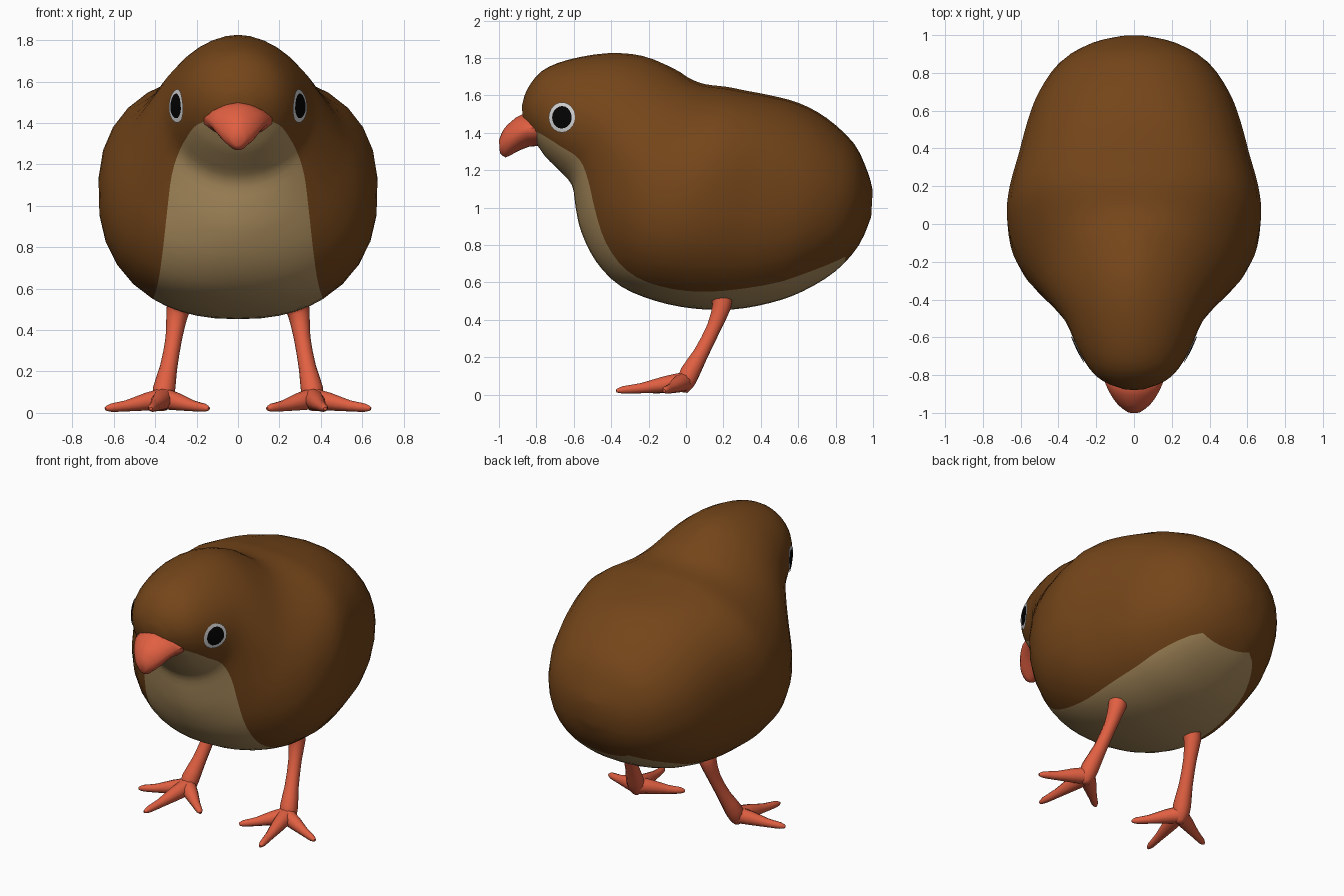
import bpy, bmesh, math
from mathutils import Vector
from mathutils.bvhtree import BVHTree

if "Cube" in bpy.data.objects:
    bpy.data.objects.remove(bpy.data.objects["Cube"])


def material(name, rgb):
    m = bpy.data.materials.new(name)
    m.diffuse_color = (*rgb, 1)
    m.use_nodes = True
    m.node_tree.nodes["Principled BSDF"].inputs["Base Color"].default_value = m.diffuse_color
    return m


BROWN = material("brown feathers", (0.175, 0.06, 0.010))
TAN = material("tan belly", (0.42, 0.275, 0.115))
CORAL = material("coral beak and legs", (0.75, 0.116, 0.054))
WHITE = material("pale eye ring", (0.65, 0.65, 0.65))
BLACK = material("black pupil", (0.001, 0.001, 0.001))


def finish(bm, name, mats, angle=60):
    bmesh.ops.recalc_face_normals(bm, faces=bm.faces)
    me = bpy.data.meshes.new(name)
    bm.to_mesh(me)
    bm.free()
    for m in mats:
        me.materials.append(m)
    ob = bpy.data.objects.new(name, me)
    bpy.context.collection.objects.link(ob)
    bpy.context.view_layer.objects.active = ob
    ob.select_set(True)
    bpy.ops.object.shade_smooth_by_angle(angle=math.radians(angle))
    ob.select_set(False)
    return ob


def refine(rows, steps):
    """Catmull-Rom interpolation between rows of numbers."""
    out = []
    for i in range(len(rows) - 1):
        p = [rows[max(i - 1, 0)], rows[i], rows[i + 1], rows[min(i + 2, len(rows) - 1)]]
        for s in range(steps):
            t = s / steps
            out.append([0.5 * (2 * b + (c - a) * t + (2 * a - 5 * b + 4 * c - d) * t * t
                               + (3 * b - a - 3 * c + d) * t ** 3) for a, b, c, d in zip(*p)])
    return out + [list(rows[-1])]


def bridge(bm, rings):
    """Skin a list of vertex rings and cap both ends; returns faces per (row, column)."""
    n, faces = len(rings[0]), []
    for r, (a, b) in enumerate(zip(rings, rings[1:])):
        for k in range(n):
            faces.append((r, k, bm.faces.new((a[k], a[(k + 1) % n], b[(k + 1) % n], b[k]))))
    bm.faces.new(rings[0])
    bm.faces.new(rings[-1])
    return faces


def loft(bm, rows, max_low, n_under, n_over):
    """Rows: top y,z, bottom y,z, half width, upper exponent, belly half width."""
    rings = []
    for ty, tz, by, bz, w, n, belly in rows:
        low = min(max_low, n + 0.12)
        split = math.asin(min(1, max(0.02, belly / w)) ** (low / 2))
        half = [split * i / n_under for i in range(n_under)]
        half += [split + (math.pi - split) * i / n_over for i in range(n_over + 1)]
        pts = []
        for a in half:
            e = low if a < math.pi / 2 else n
            x = w * max(0, math.sin(a)) ** (2 / e)
            c = math.copysign(abs(math.cos(a)) ** (2 / e), math.cos(a))
            pts.append((x, (ty + by) / 2 + c * (by - ty) / 2, (tz + bz) / 2 + c * (bz - tz) / 2))
        pts[0], pts[-1] = (0, *pts[0][1:]), (0, *pts[-1][1:])
        pts += [(-x, y, z) for x, y, z in pts[-2:0:-1]]
        rings.append([bm.verts.new(p) for p in pts])
    return bridge(bm, rings)


# Body and head: one loft from face to tail
SECTIONS = [
    (-.878, 1.54, -.865, 1.42, .06, 2.0, .05),
    (-.85, 1.63, -.80, 1.34, .17, 2.0, .15),
    (-.77, 1.73, -.75, 1.27, .24, 2.0, .21),
    (-.63, 1.79, -.68, 1.20, .30, 1.95, .25),
    (-.42, 1.825, -.61, 1.12, .36, 1.85, .285),
    (-.23, 1.81, -.59, 1.0, .43, 1.75, .32),
    (-.06, 1.74, -.56, .87, .51, 1.75, .34),
    (.02, 1.69, -.48, .71, .585, 1.9, .36),
    (.10, 1.66, -.35, .58, .645, 2.1, .38),
    (.22, 1.645, -.16, .50, .675, 2.35, .40),
    (.32, 1.625, .04, .46, .66, 2.5, .41),
    (.45, 1.60, .25, .455, .615, 2.5, .41),
    (.60, 1.56, .45, .49, .57, 2.3, .385),
    (.75, 1.48, .62, .55, .51, 2.15, .345),
    (.90, 1.34, .80, .66, .395, 2.1, .24),
    (.975, 1.18, .925, .80, .235, 2.1, .06),
    (.998, 1.09, .99, .95, .07, 2.0, .02),
]
STEPS, UNDER, OVER = 3, 5, 12
bm = bmesh.new()
columns = 2 * (UNDER + OVER)
for row, col, face in loft(bm, refine(SECTIONS, STEPS), 2.35, UNDER, OVER):
    under = col < UNDER or col >= columns - UNDER
    face.material_index = int(under and STEPS <= row < 14.3 * STEPS)
bmesh.ops.recalc_face_normals(bm, faces=bm.faces)
tree = BVHTree.FromBMesh(bm)
finish(bm, "body", [BROWN, TAN], 80)

# Beak: short hooked loft
bm = bmesh.new()
loft(bm, refine([
    (-.77, 1.49, -.75, 1.33, .185, 1.7, .05),
    (-.87, 1.50, -.84, 1.325, .15, 1.7, .05),
    (-.935, 1.46, -.92, 1.29, .11, 1.8, .04),
    (-.977, 1.415, -.965, 1.268, .07, 1.9, .03),
    (-1.0, 1.36, -.995, 1.29, .03, 2.0, .01)], 2), 1.7, 2, 6)
finish(bm, "beak", [CORAL], 50)


# Eyes: thin plates projected onto the head
def eye(side, name):
    bm = bmesh.new()

    def on_head(y, z):
        hit, normal, _, _ = tree.ray_cast(Vector((side, y, z)), Vector((-side, 0, 0)))
        return bm.verts.new(hit + normal * 0.008)

    def ring(r):
        return [on_head(-.660 + .070 * r * math.cos(a), 1.482 + .079 * r * math.sin(a))
                for a in (2 * math.pi * i / 20 for i in range(20))]

    rings = [ring(r) for r in (1, .74, .37)]
    centre = on_head(-.660, 1.482)
    for r in range(2):
        for k in range(20):
            j = (k + 1) % 20
            bm.faces.new((rings[r][k], rings[r][j], rings[r + 1][j], rings[r + 1][k])).material_index = r
    for k in range(20):
        bm.faces.new((rings[2][k], rings[2][(k + 1) % 20], centre)).material_index = 1
    ob = finish(bm, name, [WHITE, BLACK])
    # make sure the plate faces outward
    if sum(p.normal.x for p in ob.data.polygons) * side < 0:
        ob.data.flip_normals()


# Legs: tapered tubes for the shank and three toes
def tube(bm, path, side, sides=10):
    pts = refine(path, 2)
    rings = []
    for i, (x, y, z, r) in enumerate(pts):
        d = Vector(pts[min(i + 1, len(pts) - 1)][:3]) - Vector(pts[max(i - 1, 0)][:3])
        u = d.cross(Vector((0.3, 0.2, 1) if abs(d.z) < d.length * .6 else (0, 1, 0))).normalized()
        v = d.cross(u).normalized()
        ring = []
        for k in range(sides):
            a = 2 * math.pi * k / sides
            p = Vector((x, y, z)) + (u * math.cos(a) + v * math.sin(a)) * r
            ring.append(bm.verts.new((p.x * side, p.y, max(p.z, 0))))
        rings.append(ring)
    bridge(bm, rings)


def leg(side, name):
    bm = bmesh.new()
    tube(bm, [(.285, .19, .51, .06), (.295, .19, .47, .052), (.31, .15, .36, .04),
              (.335, .08, .22, .042), (.357, .02, .115, .054), (.365, -.005, .05, .045),
              (.365, -.012, .012, .02)], side)
    for tip_x, tip_y in ((.635, -.115), (.42, -.365), (.145, -.185)):
        def at(t, z, r):
            return (.36 + (tip_x - .36) * t, -.01 + (tip_y + .01) * t, z, r)
        tube(bm, [at(0, .068, .052), at(.3, .054, .043), at(.65, .034, .027),
                  at(.92, .025, .02), at(1.02, .02, .008)], side)
    finish(bm, name, [CORAL])


for side, label in ((1, "right"), (-1, "left")):
    eye(side, label + "_eye")
    leg(side, label + "_leg")
